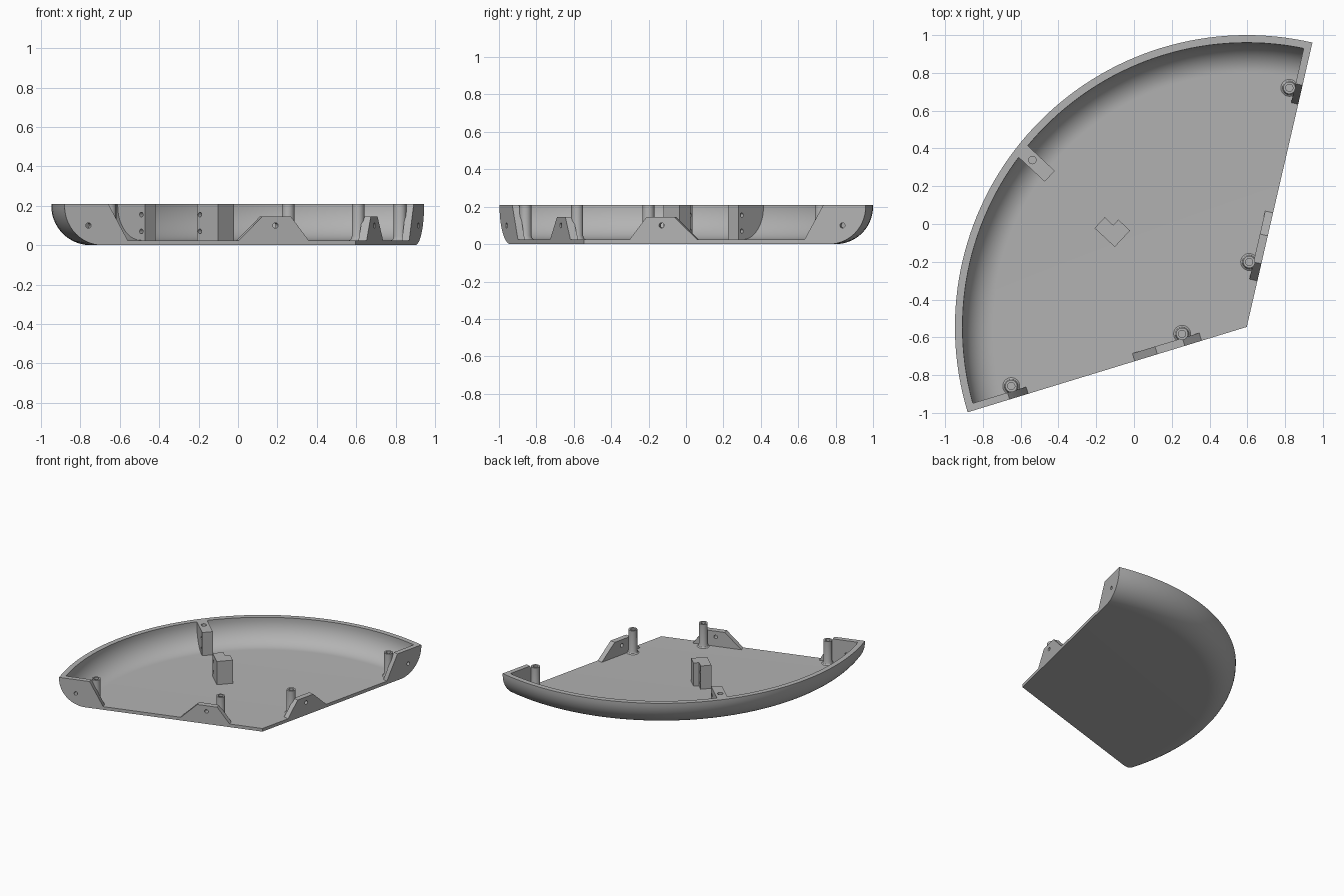
import bpy, bmesh, math
from mathutils import Vector, Matrix

if "Cube" in bpy.data.objects:
    bpy.data.objects.remove(bpy.data.objects["Cube"])

APEX = Vector((0.597, -0.545, 0))
R, H, FLOOR = 1.545, 0.21, 0.025
START, SWEEP = 77, 120

grey = bpy.data.materials.new("grey_plastic")
grey.diffuse_color = (0.45, 0.45, 0.45, 1)
grey.use_nodes = True
grey.node_tree.nodes["Principled BSDF"].inputs["Base Color"].default_value = grey.diffuse_color


def unit(deg):
    return Vector((math.cos(math.radians(deg)), math.sin(math.radians(deg)), 0))


def frame(along, inward):
    """Matrix from (distance along, distance inward, z) to the world."""
    m = Matrix.Identity(4)
    m.col[0][:3], m.col[1][:3], m.col[3][:3] = unit(along), unit(inward), APEX
    return m


EDGES = {"left": frame(START + SWEEP, START + SWEEP - 90),
         "right": frame(START, START + 90)}
MIDDLE = frame(START + SWEEP / 2, START + SWEEP / 2 + 90)


def finish(name, bm, matrix=None):
    if matrix:
        bm.transform(matrix)
    bmesh.ops.remove_doubles(bm, verts=bm.verts, dist=1e-5)
    bmesh.ops.recalc_face_normals(bm, faces=bm.faces)
    mesh = bpy.data.meshes.new(name)
    bm.to_mesh(mesh)
    bm.free()
    mesh.materials.append(grey)
    ob = bpy.data.objects.new(name, mesh)
    bpy.context.collection.objects.link(ob)
    return ob


def select(ob):
    bpy.ops.object.select_all(action='DESELECT')
    ob.select_set(True)
    bpy.context.view_layer.objects.active = ob


def smooth(ob):
    select(ob)
    bpy.ops.object.shade_smooth_by_angle(angle=math.radians(30))


def lathe(name, profile, start, sweep, steps, matrix):
    """Revolve a closed (radius, z) profile; partial sweeps get end caps."""
    bm = bmesh.new()
    rings = []
    for i in range(steps + 1):
        d = unit(start + sweep * i / steps)
        rings.append([bm.verts.new((d.x * r, d.y * r, z)) for r, z in profile])
    n = len(profile)
    for a, b in zip(rings, rings[1:]):
        for j in range(n):
            k = (j + 1) % n
            if profile[j][0] == 0 and profile[k][0] == 0:
                continue
            quad = [a[j], a[k], b[k], b[j]]
            if profile[j][0] == 0:
                quad = [a[j], a[k], b[k]]
            elif profile[k][0] == 0:
                quad = [a[j], a[k], b[j]]
            bm.faces.new(quad)
    if sweep < 360:
        bm.faces.new(rings[0])
        bm.faces.new(rings[-1])
    ob = finish(name, bm, matrix)
    smooth(ob)
    return ob


def prism(name, points, to_3d, a, b, matrix):
    """Extrude a 2D outline between depths a and b."""
    bm = bmesh.new()
    lo = [bm.verts.new(to_3d(p, a)) for p in points]
    hi = [bm.verts.new(to_3d(p, b)) for p in points]
    bm.faces.new(lo)
    bm.faces.new(hi)
    n = len(points)
    for i in range(n):
        bm.faces.new([lo[i], lo[(i + 1) % n], hi[(i + 1) % n], hi[i]])
    return finish(name, bm, matrix)


def upright(p, d):   # outline in (along, z), depth inward
    return (p[0], d, p[1])


def flat(p, d):      # outline in (along, inward), depth in z
    return (p[0], p[1], d)


def drill(ob, p, axis, radius, length, matrix):
    """Cut a round hole centred on p along the inward ('y') or 'z' axis."""
    bm = bmesh.new()
    bmesh.ops.create_cone(bm, cap_ends=True, segments=20, radius1=radius,
                          radius2=radius, depth=length)
    turn = Matrix.Rotation(math.pi / 2, 4, 'X') if axis == 'y' else Matrix.Identity(4)
    cutter = finish("drill", bm, matrix @ Matrix.Translation(p) @ turn)
    cutter.hide_render = True
    mod = ob.modifiers.new("hole", 'BOOLEAN')
    mod.operation, mod.solver, mod.object = 'DIFFERENCE', 'EXACT', cutter
    select(ob)
    bpy.ops.object.modifier_apply(modifier="hole")
    bpy.data.objects.remove(cutter)


def arc(a, b, z0, steps=14):
    """Quarter curve from the wall down to the floor."""
    out = []
    for i in range(steps + 1):
        t = math.pi / 2 * i / steps
        out.append((1.345 + a * math.cos(t), z0 - b * math.sin(t)))
    return out


# Tray: floor and rounded outer wall in one revolved section
outer = [(R, H)] + arc(0.2, 0.2, 0.2)
inner = [(1.505, H)] + arc(0.16, 0.175, 0.2)
lathe("tray", outer + [(0, 0), (0, FLOOR)] + inner[::-1],
      START, SWEEP, 64, Matrix.Translation(APEX))

post = [(0, FLOOR - 0.01), (0.045, FLOOR - 0.01), (0.045, FLOOR), (0.037, 0.031), (0.032, 0.045),
        (0.032, H), (0.019, H), (0.019, 0.06), (0, 0.06)]

for side, m in EDGES.items():
    # Closing plate at the outer end of the straight edge
    plate = prism(side + "_end_plate",
                  [(r - 0.002, z) for r, z in outer] + [(1.21, 0.0), (1.21, FLOOR), (1.313, H)],
                  upright, 0, 0.038, m)
    drill(plate, (1.418, 0.02, 0.1), 'y', 0.014, 0.2, m)
    smooth(plate)
    # Screw tab near the corner
    tab = prism(side + "_tab", [(0.25, 0.01), (0.25, FLOOR), (0.343, 0.145),
                                (0.495, 0.145), (0.62, FLOOR), (0.62, 0.01)],
                upright, 0, 0.043, m)
    drill(tab, (0.425, 0.02, 0.1), 'y', 0.014, 0.2, m)
    smooth(tab)
    # Hollow screw posts
    for label, r in (("inner", 0.338), ("outer", 1.284)):
        lathe(f"{side}_{label}_post", post, 0, 360, 28,
              m @ Matrix.Translation((r, 0.065, 0)))

# Bracket on the curved wall
bracket = prism("wall_bracket", [(r - 0.024, max(z, 0.01)) for r, z in outer]
                + [(1.307, 0.01), (1.307, H)], upright, 0.089, 0.167, MIDDLE)
drill(bracket, (1.433, 0.128, H), 'z', 0.02, 0.2, MIDDLE)
# Stepped block in the middle of the floor
block = prism("floor_block", [(0.80, 0.167), (0.946, 0.167), (0.946, 0.088),
                              (0.885, 0.088), (0.885, 0.048), (0.80, 0.048)],
              flat, 0.01, H, MIDDLE)
# Paired cross holes facing each other
for ob, u in ((bracket, 1.332), (block, 0.925)):
    for z in (0.07, 0.155):
        drill(ob, (u, 0.128, z), 'y', 0.012, 0.2, MIDDLE)
    smooth(ob)
